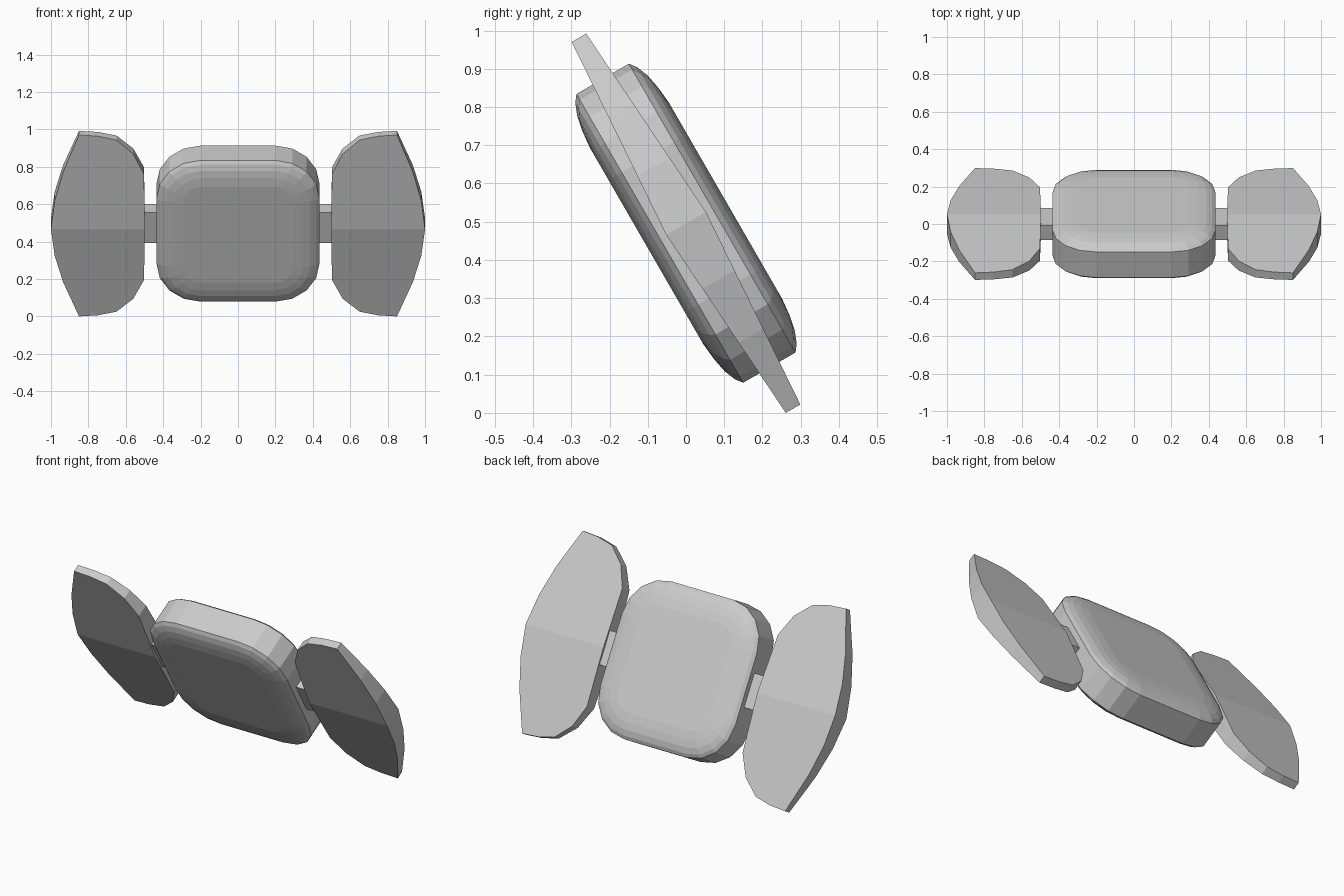
import bpy, bmesh, math
from mathutils import Matrix

if "Cube" in bpy.data.objects:
    bpy.data.objects.remove(bpy.data.objects["Cube"])

# Parts are drawn flat (x, v up the panel, n thickness), then tilted back 30 degrees
TILT = Matrix.Translation((0, 0, 0.496)) @ Matrix.Rotation(math.radians(120), 4, 'X')


def finish(name, bm):
    bmesh.ops.recalc_face_normals(bm, faces=bm.faces)
    bm.transform(TILT)
    bmesh.ops.recalc_face_normals(bm, faces=bm.faces)
    me = bpy.data.meshes.new(name)
    bm.to_mesh(me)
    bm.free()
    ob = bpy.data.objects.new(name, me)
    bpy.context.collection.objects.link(ob)
    return ob


def bridge(bm, a, b):
    for i in range(len(a)):
        j = (i + 1) % len(a)
        bm.faces.new((a[i], a[j], b[j], b[i]))


def rounded_square(half, radius, steps=4):
    pts = []
    for q in range(4):
        a0 = q * math.pi / 2
        cx = (half - radius) * (1 if q in (0, 3) else -1)
        cy = (half - radius) * (1 if q in (0, 1) else -1)
        for k in range(steps + 1):
            a = a0 + k * math.pi / 2 / steps
            pts.append((cx + radius * math.cos(a), cy + radius * math.sin(a)))
    return pts


# Central body: rounded square rim with a softly domed face on both sides
dome = [(0.0, 0.079), (0.018, 0.093), (0.05, 0.106), (0.09, 0.114), (0.14, 0.119)]
profile = [(d, -n) for d, n in reversed(dome)] + dome
bm = bmesh.new()
rings = [[bm.verts.new((x, y, n)) for x, y in rounded_square(0.436 - d, 0.236 - d)]
         for d, n in profile]
for a, b in zip(rings, rings[1:]):
    bridge(bm, a, b)
bm.faces.new(rings[0])
bm.faces.new(rings[-1])
finish("body", bm)

# Side wings: curved outline, thickest along the middle and thin at the tips
outer = [(1.0, 0.0), (0.98, 0.17), (0.935, 0.34), (0.85, 0.56)]
inner = [(0.75, 0.553), (0.65, 0.53), (0.56, 0.447), (0.503, 0.327), (0.497, 0.0)]


def wing(name, side):
    bm = bmesh.new()
    for flip in (1, -1):
        layers = [[bm.verts.new((side * x, flip * v, s * (0.06 - 0.068 * v)))
                   for x, v in outer + inner] for s in (1, -1)]
        for ring in layers:
            bm.faces.new(ring)
        for i in range(len(layers[0]) - 1):
            bm.faces.new((layers[0][i], layers[0][i + 1], layers[1][i + 1], layers[1][i]))
    bmesh.ops.remove_doubles(bm, verts=bm.verts, dist=1e-4)
    finish(name, bm)


# Short arms joining the wings to the body
def arm(name, side):
    bm = bmesh.new()
    bmesh.ops.create_cube(bm, size=1, matrix=Matrix.Translation((side * 0.46, 0, 0))
                          @ Matrix.Diagonal((0.12, 0.19, 0.09, 1)))
    finish(name, bm)


for label, side in (("left", -1), ("right", 1)):
    wing(label + "_wing", side)
    arm(label + "_arm", side)
